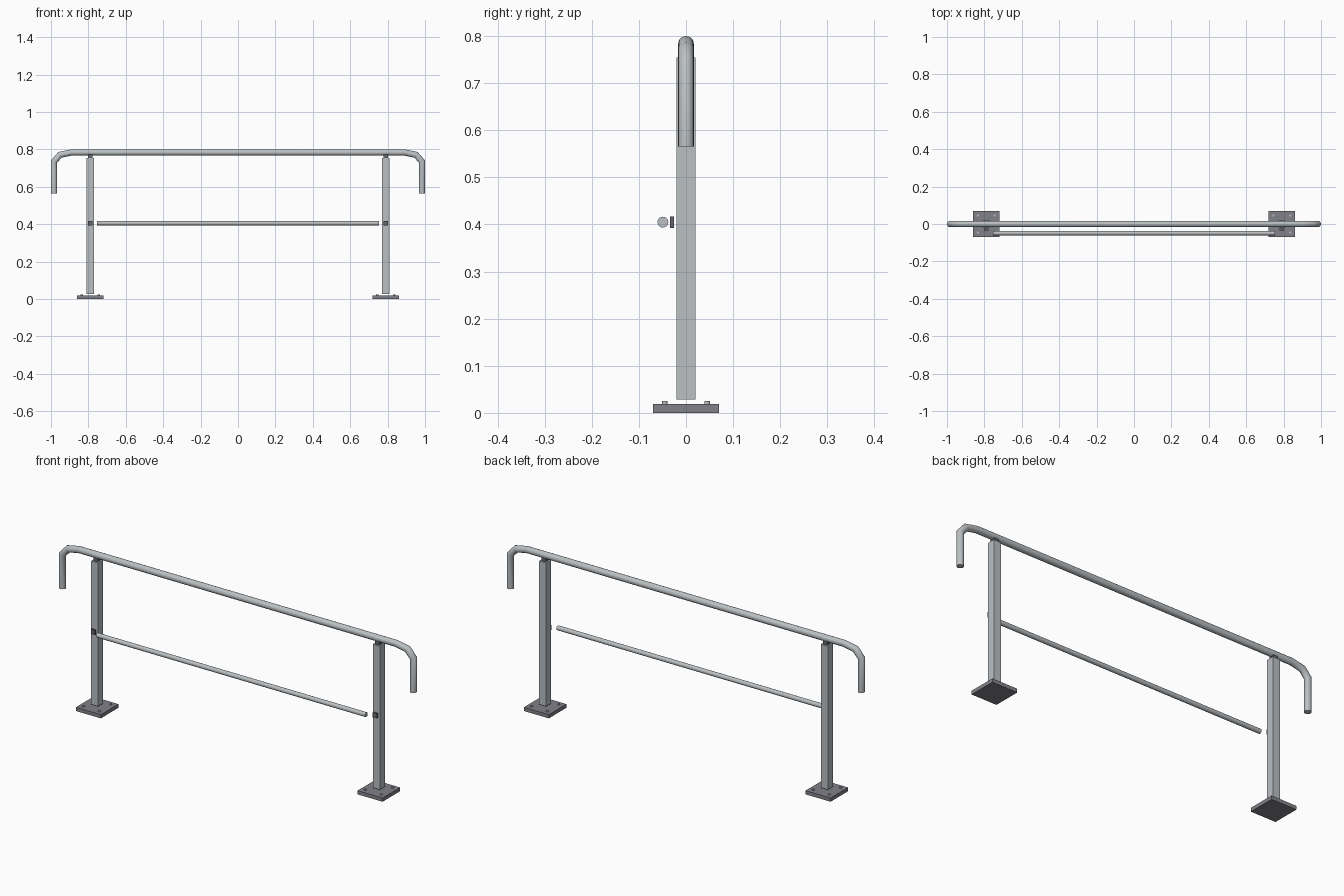
import bpy, bmesh, math
from mathutils import Vector

if "Cube" in bpy.data.objects:
    bpy.data.objects.remove(bpy.data.objects["Cube"], do_unlink=True)


def material(name, color):
    m = bpy.data.materials.new(name)
    m.use_nodes = True
    m.diffuse_color = (*color, 1)
    m.node_tree.nodes["Principled BSDF"].inputs["Base Color"].default_value = (*color, 1)
    return m


steel = material("light steel", (0.50, 0.53, 0.55))
plate_grey = material("plate grey", (0.22, 0.22, 0.25))
bracket_grey = material("bracket grey", (0.13, 0.13, 0.15))


def finish(bm, name, mat, smooth=False):
    bmesh.ops.recalc_face_normals(bm, faces=bm.faces)
    mesh = bpy.data.meshes.new(name)
    bm.to_mesh(mesh)
    bm.free()
    mesh.materials.append(mat)
    obj = bpy.data.objects.new(name, mesh)
    bpy.context.collection.objects.link(obj)
    if smooth:
        bpy.ops.object.select_all(action='DESELECT')
        obj.select_set(True)
        bpy.context.view_layer.objects.active = obj
        bpy.ops.object.shade_smooth_by_angle(angle=math.radians(50))
    return obj


def box(name, low, high, mat):
    low, high = Vector(low), Vector(high)
    bm = bmesh.new()
    bmesh.ops.create_cube(bm, size=1)
    bmesh.ops.scale(bm, vec=high - low, verts=bm.verts)
    bmesh.ops.translate(bm, vec=(low + high) / 2, verts=bm.verts)
    return finish(bm, name, mat)


def tube(name, path, y, radius, mat, sides=20):
    """Sweep a circle along a path in the x-z plane with mitred bends."""
    pts = [Vector(p) for p in path]
    bm = bmesh.new()
    rings = []
    for i, p in enumerate(pts):
        before = (p - pts[i - 1]).normalized() if i else None
        after = (pts[i + 1] - p).normalized() if i < len(pts) - 1 else None
        before, after = before or after, after or before
        tangent = (before + after).normalized()
        side = Vector((-tangent.y, tangent.x)) / tangent.dot(after)
        ring = []
        for k in range(sides):
            a = math.tau * k / sides
            q = p + side * radius * math.cos(a)
            ring.append(bm.verts.new((q.x, y + radius * math.sin(a), q.y)))
        rings.append(ring)
    for r0, r1 in zip(rings, rings[1:]):
        for k in range(sides):
            n = (k + 1) % sides
            bm.faces.new((r0[k], r0[n], r1[n], r1[k]))
    bm.faces.new(rings[0])
    bm.faces.new(rings[-1])
    return finish(bm, name, mat, smooth=True)


# Top handrail with bent-down ends
bend = [(0.9835, 0.565), (0.9835, 0.735), (0.952, 0.771), (0.89, 0.7835)]
tube("handrail", [(-x, z) for x, z in bend] + bend[::-1], 0, 0.0165, steel)

# Lower rail in front of the posts
tube("lower_rail", [(-0.754, 0.405), (0.754, 0.405)], -0.049, 0.0115, steel)

# Posts with base plates, bolts, and rail brackets
for label, x in (("right", -0.79), ("left", 0.79)):
    box(label + "_post", (x - 0.02, -0.02, 0.028), (x + 0.02, 0.02, 0.755), steel)
    box(label + "_base_plate", (x - 0.07, -0.07, 0), (x + 0.07, 0.07, 0.019), plate_grey)
    box(label + "_top_connector", (x - 0.012, -0.012, 0.755), (x + 0.012, 0.012, 0.775), bracket_grey)
    box(label + "_rail_bracket", (x - 0.012, -0.034, 0.393), (x + 0.012, -0.025, 0.417), bracket_grey)
    for dx in (-0.045, 0.045):
        for dy in (-0.045, 0.045):
            bm = bmesh.new()
            bmesh.ops.create_cone(bm, cap_ends=True, segments=12, radius1=0.006,
                                  radius2=0.006, depth=0.006)
            bmesh.ops.translate(bm, vec=(x + dx, dy, 0.022), verts=bm.verts)
            finish(bm, label + "_anchor_bolt", steel, smooth=True)
